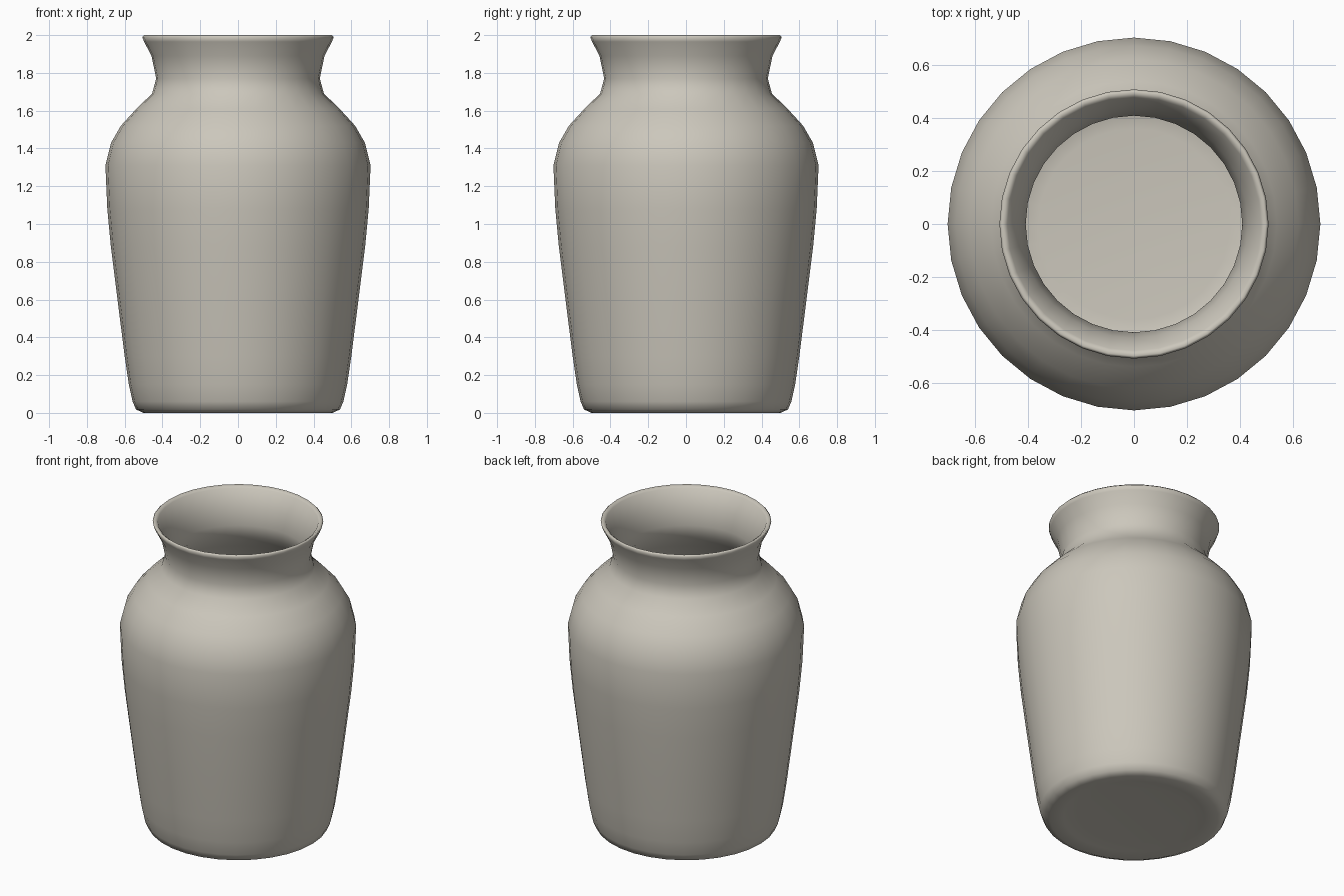
import bpy, bmesh, math

if "Cube" in bpy.data.objects:
    bpy.data.objects.remove(bpy.data.objects["Cube"])

SEGMENTS = 32

# Vase section (radius, height): underside, outer wall, lip, inner wall, floor
outer = [(0.33, 0.015), (0.42, 0.01), (0.50, 0.0), (0.54, 0.018), (0.558, 0.06),
         (0.578, 0.15), (0.60, 0.30), (0.638, 0.60), (0.673, 0.88), (0.692, 1.08),
         (0.702, 1.31), (0.672, 1.43), (0.62, 1.52), (0.538, 1.61),
         (0.455, 1.69), (0.433, 1.77), (0.458, 1.89), (0.497, 1.965), (0.507, 1.99)]
lip = [(0.497, 2.0), (0.477, 1.985)]
inner = [(0.43, 1.88), (0.408, 1.77), (0.425, 1.69), (0.51, 1.59), (0.59, 1.50),
         (0.645, 1.41), (0.672, 1.30), (0.662, 1.08), (0.643, 0.88), (0.608, 0.60),
         (0.57, 0.30), (0.54, 0.12), (0.50, 0.06), (0.36, 0.045)]
profile = outer + lip + inner

# Spin the section into rings and bridge them
bm = bmesh.new()
rings = []
for r, z in profile:
    rings.append([bm.verts.new((r * math.cos(2 * math.pi * i / SEGMENTS),
                                r * math.sin(2 * math.pi * i / SEGMENTS), z))
                  for i in range(SEGMENTS)])
for a, b in zip(rings, rings[1:]):
    for i in range(SEGMENTS):
        j = (i + 1) % SEGMENTS
        bm.faces.new((a[i], a[j], b[j], b[i]))

# Close the underside and the inside floor
bm.faces.new(list(reversed(rings[0])))
bm.faces.new(rings[-1])

mesh = bpy.data.meshes.new("vase")
bm.to_mesh(mesh)
bm.free()
for p in mesh.polygons:
    p.use_smooth = True

vase = bpy.data.objects.new("vase", mesh)
bpy.context.collection.objects.link(vase)

# Warm grey clay
clay = bpy.data.materials.new("warm grey clay")
clay.diffuse_color = (0.60, 0.57, 0.50, 1.0)
clay.use_nodes = True
clay.node_tree.nodes["Principled BSDF"].inputs["Base Color"].default_value = clay.diffuse_color
mesh.materials.append(clay)
